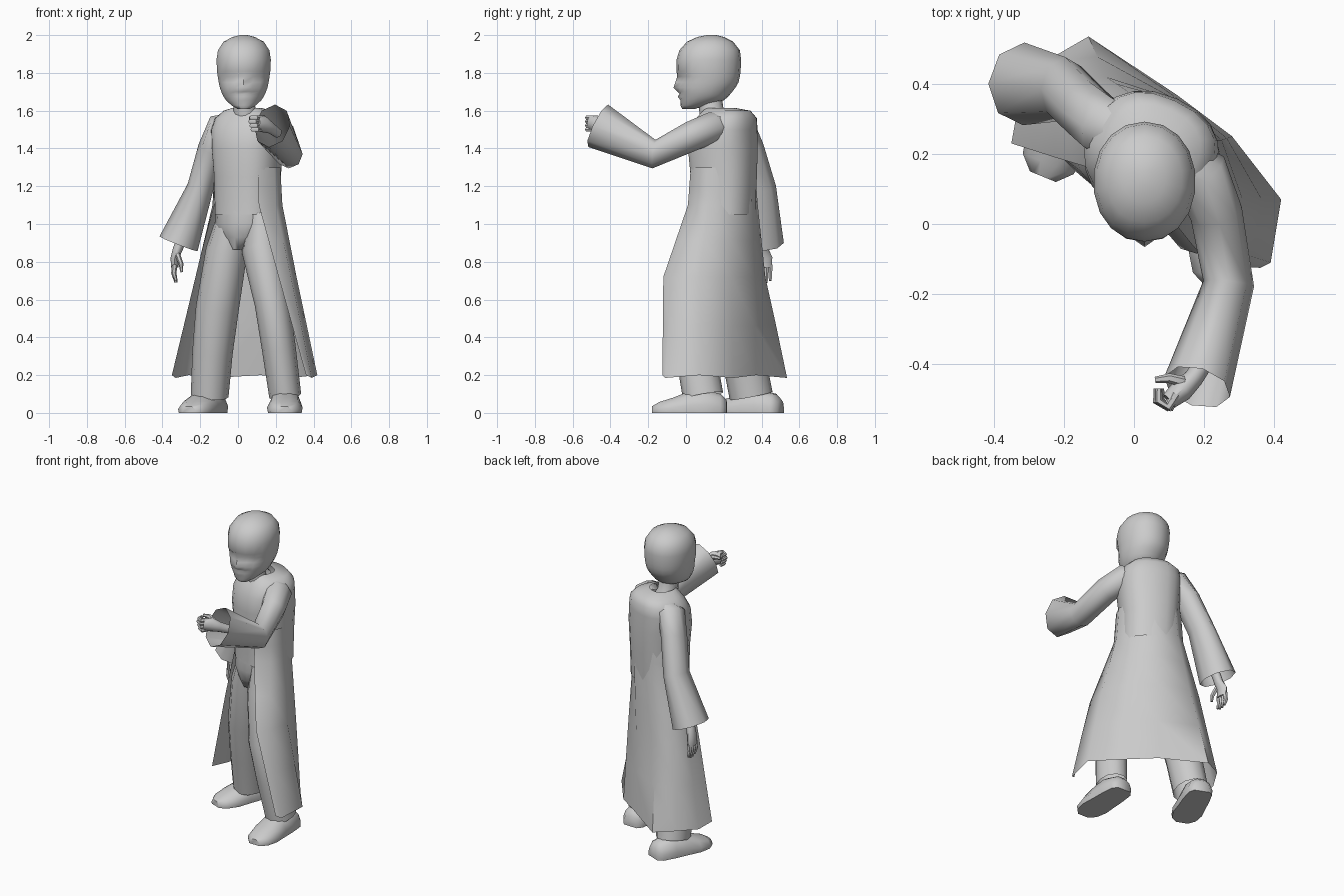
import bpy, math
from mathutils import Vector as V


def loft(name, rings, closed=True, cap0=False, cap1=False):
    """Skin a list of equal-length point rings."""
    n = len(rings[0])
    verts = [tuple(p) for r in rings for p in r]
    faces = []
    for i in range(len(rings) - 1):
        for j in range(n if closed else n - 1):
            k = (j + 1) % n
            faces.append((i*n + j, i*n + k, (i+1)*n + k, (i+1)*n + j))
    if cap0:
        faces.append(tuple(range(n))[::-1])
    if cap1:
        faces.append(tuple((len(rings)-1)*n + j for j in range(n)))
    me = bpy.data.meshes.new(name)
    me.from_pydata(verts, [], faces)
    me.update()
    ob = bpy.data.objects.new(name, me)
    bpy.context.collection.objects.link(ob)
    bpy.ops.object.select_all(action='DESELECT')
    ob.select_set(True)
    bpy.context.view_layer.objects.active = ob
    bpy.ops.object.mode_set(mode='EDIT')
    bpy.ops.mesh.select_all(action='SELECT')
    bpy.ops.mesh.normals_make_consistent(inside=False)
    bpy.ops.object.mode_set(mode='OBJECT')
    bpy.ops.object.shade_smooth_by_angle(angle=math.radians(55))
    return ob


def oval(cx, cy, z, rx, ry, n=14, yaw=0.0, e=2.0):
    """Horizontal superellipse turned by yaw."""
    def pw(s):
        return math.copysign(abs(s)**(2/e), s)
    out = []
    for j in range(n):
        a = 2*math.pi*j/n
        u, v = rx*pw(math.sin(a)), -ry*pw(math.cos(a))
        out.append((cx + u*math.cos(yaw) - v*math.sin(yaw),
                    cy + u*math.sin(yaw) + v*math.cos(yaw), z))
    return out


def tube(name, path, n=8, ref=(0, 1, 0), cap0=False, cap1=False):
    """Limb along points (x, y, z, side radius, ref radius)."""
    pts = [V(p[:3]) for p in path]
    rings = []
    for i, p in enumerate(path):
        t = (pts[min(i+1, len(pts)-1)] - pts[max(i-1, 0)]).normalized()
        side = t.cross(V(ref)).normalized()
        up = side.cross(t)
        rings.append([pts[i] + side*p[3]*math.cos(2*math.pi*j/n)
                      + up*p[4]*math.sin(2*math.pi*j/n) for j in range(n)])
    return loft(name, rings, True, cap0, cap1)


# head: z, front y, back y, half width, eye dent, nose or lip push
HEAD = [(1.61, -.02, .05, .035, 0, 0), (1.628, -.03, .11, .065, 0, 0),
        (1.655, -.03, .2, .095, 0, 0), (1.675, -.036, .225, .108, 0, .008),
        (1.688, -.036, .235, .115, 0, -.002), (1.70, -.04, .245, .12, 0, .005),
        (1.722, -.042, .262, .128, 0, .024), (1.75, -.043, .278, .134, .008, .014),
        (1.78, -.043, .285, .139, .018, .004), (1.808, -.05, .289, .143, -.002, 0),
        (1.87, -.05, .292, .146, 0, 0), (1.92, -.035, .285, .138, 0, 0),
        (1.965, .005, .25, .108, 0, 0), (1.99, .06, .2, .06, 0, 0), (2.0, .11, .16, .02, 0, 0)]
rings = []
for z, f, b, w, eye, nose in HEAD:
    r = [V(p) for p in oval(.03, (f+b)/2, z, w, (b-f)/2, 18, 0, 2.1)]
    r[0].y -= nose
    for k in (1, 2, 16, 17):
        r[k].y += eye*(1 if k in (1, 17) else .5)
    rings.append(r)
loft("head", rings, cap0=True, cap1=True)
loft("neck", [oval(.045, .16, 1.54, .075, .08), oval(.035, .135, 1.6, .06, .065),
              oval(.03, .13, 1.67, .058, .06)])

# turned upper body of the coat: z, cx, cy, half width, half depth
YAW = math.radians(-24)
BODY = [(1.05, .052, .195, .17, .165), (1.25, .05, .2, .172, .17), (1.4, .05, .195, .185, .178),
        (1.5, .05, .2, .19, .168), (1.56, .055, .215, .175, .15),
        (1.6, .057, .215, .13, .12), (1.615, .045, .18, .07, .075)]
loft("coat_body", [oval(x, y, z, a, b, 20, YAW, 2.4) for z, x, y, a, b in BODY])

# open coat skirt, emerging from the body and spreading to the hem
WAIST = [(.11, .01), (.2, .05), (.235, .12), (.22, .24), (.13, .35), (-.02, .38),
         (-.11, .325), (-.135, .24), (-.125, .16)]
SKIRT = [
    (1.3, [(.05 + (x-.05)*.94, .2 + (y-.2)*.92) for x, y in WAIST]),
    (1.1, WAIST),
    (.72, [(.215, -.12), (.28, -.075), (.31, .07), (.25, .24), (.11, .36), (-.08, .42), (-.185, .385), (-.225, .3), (-.225, .19)]),
    (.2, [(.36, -.125), (.39, -.11), (.42, .07), (.28, .25), (.12, .37), (-.13, .535), (-.26, .46), (-.33, .34), (-.35, .23)])]


def mix(a, b, t):
    return (a[0] + (b[0]-a[0])*t, a[1] + (b[1]-a[1])*t)


rows = []
for (z0, r0), (z1, r1) in zip(SKIRT, SKIRT[1:]):
    for t in (0, .5):
        rows.append([(*mix(a, b, t), z0 + (z1-z0)*t) for a, b in zip(r0, r1)])
rows.append([(x, y, .2 - .015*(i % 2)) for i, (x, y) in enumerate(SKIRT[-1][1])])
loft("coat_skirt", rows, closed=False)

# trousers
loft("hips", [oval(.05, .195, 1.12, .165, .16, 16, YAW), oval(.045, .185, 1.0, .168, .16, 16, YAW),
              oval(.04, .18, .93, .13, .135, 16, YAW), oval(.02, .17, .865, .04, .09, 16, YAW)], cap1=True)
tube("right_leg", [(.125, .14, 1.04, .085, .125), (.13, .11, .86, .11, .13),
                   (.18, .02, .58, .092, .105), (.215, .045, .35, .09, .105),
                   (.25, .09, .09, .085, .108)], 12)
tube("left_leg", [(-.03, .215, 1.04, .08, .125), (-.06, .215, .86, .11, .125),
                  (-.11, .25, .55, .114, .115), (-.135, .3, .32, .107, .115),
                  (-.15, .345, .09, .1, .115)], 12)


# shoes: flat-soled sections from heel to toe
def shoe(name, heel, toe):
    h, d = V(heel), V(toe) - V(heel)
    s = V((d.y, -d.x)).normalized()
    rings = []
    for t, w, ht in [(0, .05, .07), (.08, .075, .1), (.3, .085, .125), (.5, .088, .115),
                     (.72, .094, .08), (.9, .078, .058), (1, .04, .035)]:
        c = h + d*t
        sec = [(-.95, 0), (-1, .35), (-.75, .8), (-.3, 1), (.3, 1), (.75, .8), (1, .35), (.95, 0)]
        rings.append([(c.x + s.x*u*w, c.y + s.y*u*w, v*ht) for u, v in sec])
    loft(name, rings, cap0=True, cap1=True)


shoe("right_shoe", (.255, .215), (.245, -.18))
shoe("left_shoe", (-.11, .5), (-.26, .135))

# flared sleeves, open at the cuff
tube("left_sleeve", [(.0, .24, 1.545, .05, .07), (-.09, .28, 1.515, .078, .088),
                     (-.14, .325, 1.4, .072, .088), (-.2, .385, 1.19, .07, .092),
                     (-.315, .4, .895, .108, .118)], 8)
tube("right_sleeve", [(.1, .2, 1.53, .06, .06), (.19, .14, 1.51, .085, .085),
                      (.235, .03, 1.465, .075, .08), (.27, -.17, 1.37, .073, .076),
                      (.18, -.465, 1.52, .098, .125)], 8, ref=(0, 0, 1))

# lowered hand
tube("left_palm", [(-.28, .4, .96, .025, .03), (-.318, .405, .87, .026, .03),
                   (-.335, .415, .82, .022, .042), (-.335, .415, .77, .02, .04)], 8, cap1=True)
for i in range(4):
    y = .383 + .021*i
    tube("left_finger", [(-.335, y, .785, .015, .013), (-.34, y, .74, .014, .012),
                         (-.328, y, .70 - .01*(i in (1, 2)), .008, .008)], 6, cap1=True)
tube("left_thumb", [(-.32, .385, .84, .014, .014), (-.302, .368, .79, .013, .013),
                    (-.298, .365, .745, .007, .007)], 6, cap1=True)

# raised hand with curled fingers
tube("right_palm", [(.21, -.38, 1.48, .026, .026), (.17, -.44, 1.51, .028, .032),
                    (.135, -.475, 1.53, .033, .045), (.1, -.505, 1.535, .025, .04)],
     8, ref=(0, 0, 1), cap1=True)
for i in range(4):
    z = 1.50 + .021*i
    x = .006*abs(i - 2)
    tube("right_finger", [(.12, -.485, z, .015, .013), (.092 + x, -.522, z, .014, .013),
                          (.065 + x, -.505, z, .012, .012), (.065 + x, -.47, z, .009, .009)],
         6, ref=(0, 0, 1), cap1=True)
tube("right_thumb", [(.14, -.45, 1.545, .016, .016), (.1, -.44, 1.56, .014, .014),
                     (.06, -.445, 1.56, .009, .009)], 6, ref=(0, 0, 1), cap1=True)
